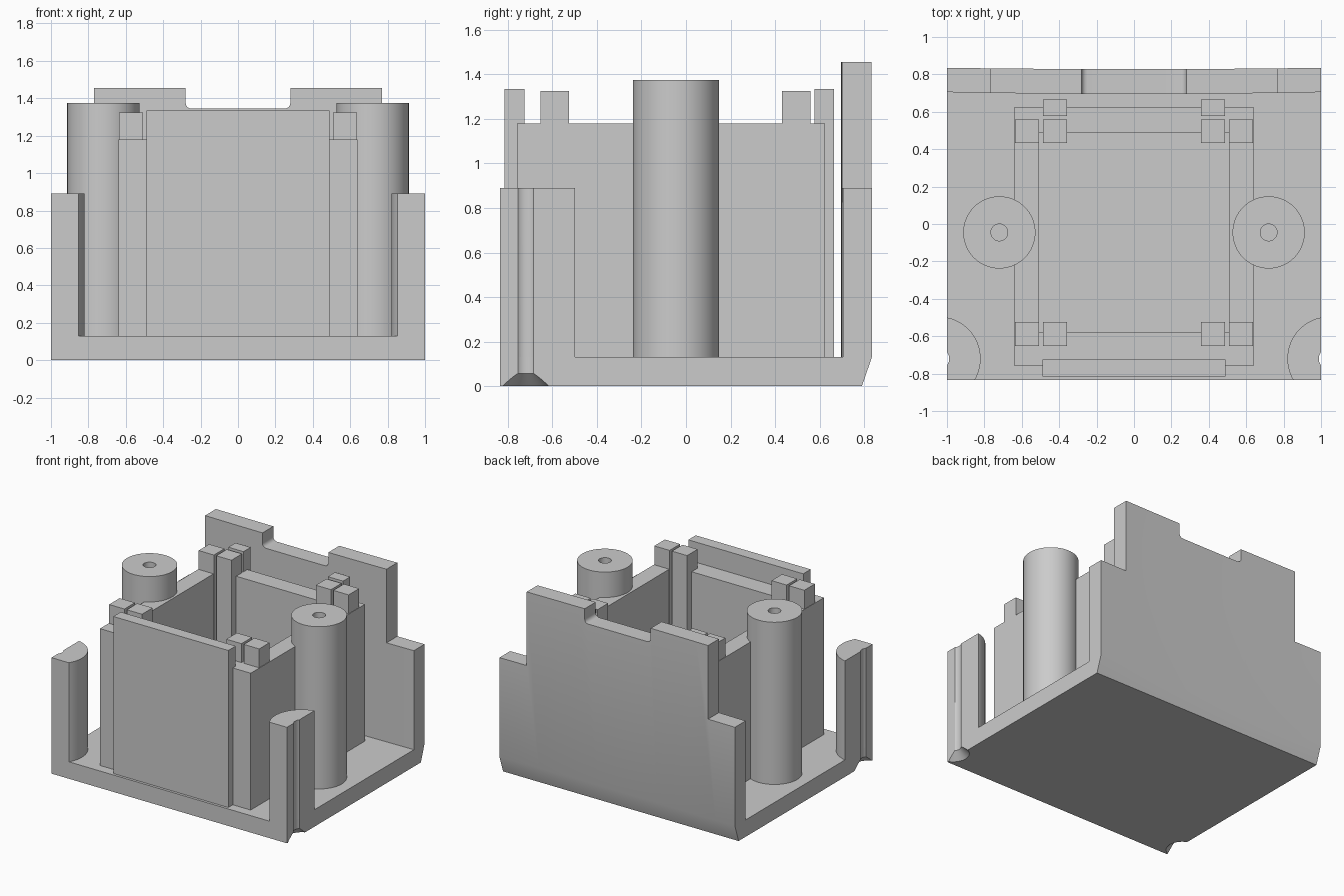
import bpy, bmesh, math
from mathutils import Vector

cube = bpy.data.objects.get("Cube")
if cube:
    bpy.data.objects.remove(cube, do_unlink=True)

grey = bpy.data.materials.new("plain_grey")
grey.use_nodes = True
grey.diffuse_color = (0.6, 0.6, 0.6, 1)
grey.node_tree.nodes["Principled BSDF"].inputs["Base Color"].default_value = (0.6, 0.6, 0.6, 1)

FLOOR = 0.13
SIDES = {"left": 1, "right": -1}


def finish(name, bm):
    bmesh.ops.recalc_face_normals(bm, faces=bm.faces)
    mesh = bpy.data.meshes.new(name)
    bm.to_mesh(mesh)
    bm.free()
    mesh.materials.append(grey)
    obj = bpy.data.objects.new(name, mesh)
    bpy.context.collection.objects.link(obj)
    return obj


def box(name, x0, x1, y0, y1, z0, z1):
    bm = bmesh.new()
    bmesh.ops.create_cube(bm, size=1)
    for v in bm.verts:
        v.co = ((x0 + x1) / 2 + v.co.x * (x1 - x0),
                (y0 + y1) / 2 + v.co.y * (y1 - y0),
                (z0 + z1) / 2 + v.co.z * (z1 - z0))
    return finish(name, bm)


def lathe(name, x, y, profile, steps=64):
    """Spin a (radius, z) profile, starting and ending on the axis."""
    bm = bmesh.new()
    verts = [bm.verts.new((r, 0, z)) for r, z in profile]
    edges = [bm.edges.new(pair) for pair in zip(verts, verts[1:])]
    bmesh.ops.spin(bm, geom=verts + edges, axis=(0, 0, 1), cent=(0, 0, 0),
                   angle=math.tau, steps=steps, use_duplicate=False)
    bmesh.ops.remove_doubles(bm, verts=bm.verts, dist=1e-4)
    bmesh.ops.translate(bm, verts=bm.verts, vec=(x, y, 0))
    return finish(name, bm)


def boolean(target, cutter, operation):
    cutter.hide_render = True
    mod = target.modifiers.new("cut", 'BOOLEAN')
    mod.operation, mod.solver, mod.object = operation, 'EXACT', cutter
    bpy.context.view_layer.objects.active = target
    bpy.ops.object.modifier_apply(modifier=mod.name)
    bpy.data.objects.remove(cutter, do_unlink=True)


def smooth(obj):
    bpy.ops.object.select_all(action='DESELECT')
    obj.select_set(True)
    bpy.context.view_layer.objects.active = obj
    bpy.ops.object.shade_smooth_by_angle(angle=math.radians(30))


# Base plate
base = box("base_plate", -1, 1, -0.835, 0.71, 0, FLOOR)

# Corner posts with a countersunk screw channel on the outer side
for side, s in SIDES.items():
    px, py = s * 1.045, -0.72
    post = lathe(side + "_corner_post", px, py,
                 [(0, FLOOR), (0.225, FLOOR), (0.225, 0.89), (0, 0.89)])
    boolean(post, box("trim", -1, 1, -0.835, 0, 0, 1), 'INTERSECT')
    channel = [(0, -0.1), (0.214, -0.1), (0.057, 0.057), (0.057, 1.1), (0, 1.1)]
    for target in (post, base):
        boolean(target, lathe("channel_cutter", px, py, channel), 'DIFFERENCE')
    smooth(post)
smooth(base)

# Stepped back wall with a filleted notch, slightly bowed and chamfered below
fillet = 0.03
half = [(1, 0), (1, 0.89), (0.77, 0.89), (0.77, 1.455), (0.28, 1.455)]
for i in range(5):
    a = i * math.pi / 8
    half.append((0.28 - fillet + fillet * math.cos(a), 1.345 + fillet - fillet * math.sin(a)))
outline = half + [(-x, z) for x, z in reversed(half)]
bm = bmesh.new()
face = bm.faces.new([bm.verts.new((x, 0, z)) for x, z in outline])
back = bmesh.ops.extrude_face_region(bm, geom=[face])
for v in back["geom"]:
    if isinstance(v, bmesh.types.BMVert):
        v.co.y = 1
cuts = [((0, 0, FLOOR), (0, 0, 1))] + [((i / 6, 0, 0), (1, 0, 0)) for i in range(-5, 6)]
for point, normal in cuts:
    bmesh.ops.bisect_plane(bm, geom=bm.verts[:] + bm.edges[:] + bm.faces[:],
                           plane_co=Vector(point), plane_no=Vector(normal))
for v in bm.verts:
    bow = v.co.x ** 2
    if v.co.y < 0.5:
        v.co.y = 0.695 + 0.01 * bow
    else:
        v.co.y = 0.79 if v.co.z < 0.01 else 0.828 + 0.007 * bow
smooth(finish("back_wall", bm))

# Tall screw columns with pilot holes
for side, s in SIDES.items():
    smooth(lathe(side + "_screw_column", s * 0.72, -0.045,
                 [(0, FLOOR), (0.193, FLOOR), (0.193, 1.375), (0.045, 1.375),
                  (0.045, 0.4), (0, 0.4)]))

# Inner compartment walls
WALL = 1.18
box("compartment_front_wall", -0.64, 0.64, -0.76, -0.58, FLOOR, WALL)
box("compartment_back_wall", -0.64, 0.64, 0.49, 0.625, FLOOR, WALL)
for side, s in SIDES.items():
    x0, x1 = sorted((s * 0.51, s * 0.64))
    box(side + "_compartment_wall", x0, x1, -0.58, 0.49, FLOOR, WALL)

# Front plate
box("front_plate", -0.488, 0.488, -0.815, -0.725, FLOOR, 1.335)

# Retaining posts at the compartment corners
for side, s in SIDES.items():
    inner = sorted((s * 0.358, s * 0.487))
    outer = sorted((s * 0.507, s * 0.637))
    for end, y0, y1 in (("front", -0.653, -0.525), ("back", 0.432, 0.56)):
        box(f"{side}_{end}_inner_post", *inner, y0, y1, FLOOR, 1.325)
        box(f"{side}_{end}_outer_post", *outer, y0, y1, FLOOR, 1.325)
    box(side + "_back_tab", *inner, 0.578, 0.665, FLOOR, 1.335)
